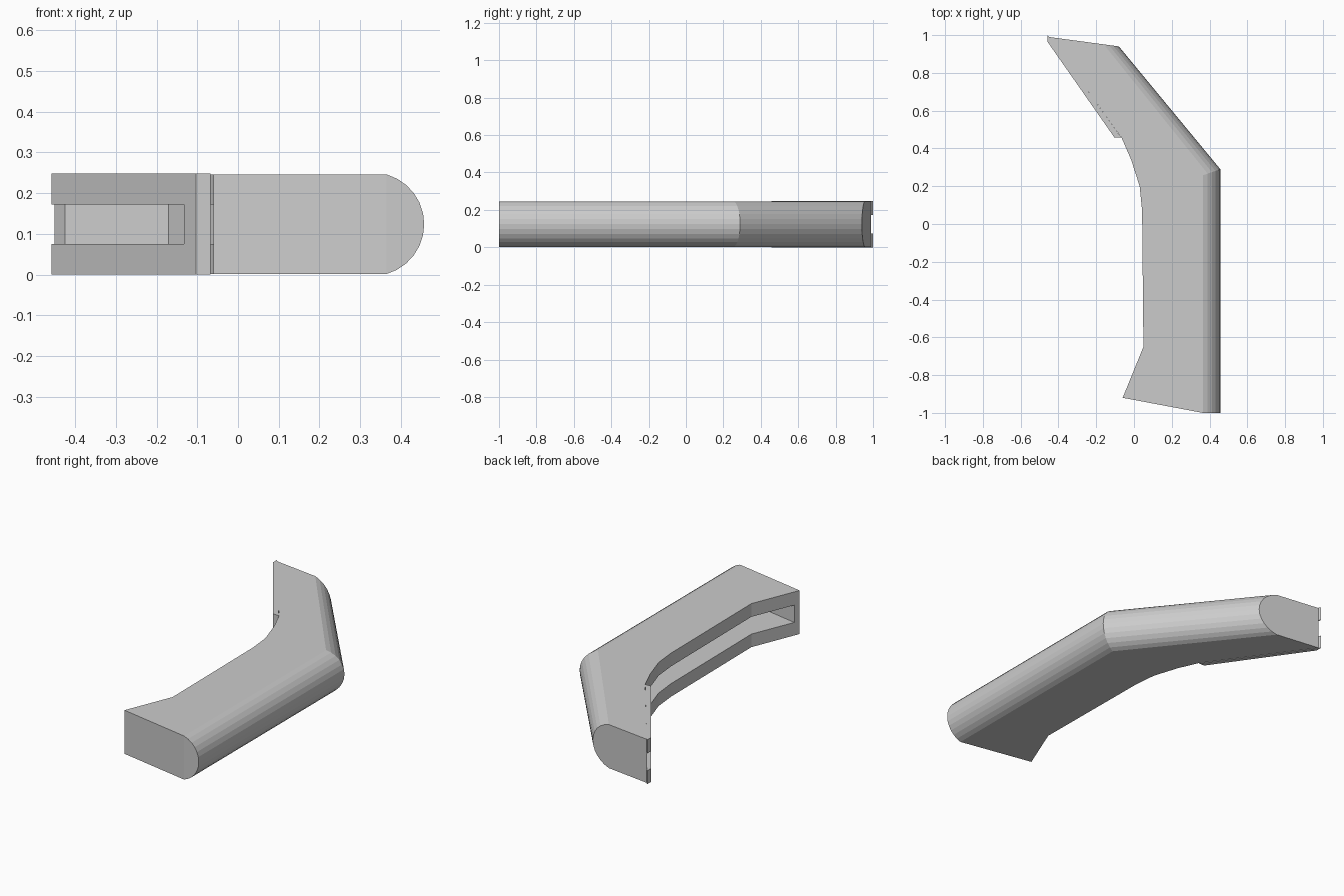
import bpy, bmesh, math

if "Cube" in bpy.data.objects:
    bpy.data.objects.remove(bpy.data.objects["Cube"])

Z0, Z1 = 0.002, 0.246          # body bottom and top


def finish(bm, name):
    bmesh.ops.recalc_face_normals(bm, faces=bm.faces)
    me = bpy.data.meshes.new(name)
    bm.to_mesh(me)
    bm.free()
    ob = bpy.data.objects.new(name, me)
    bpy.context.collection.objects.link(ob)
    return ob


def prism(name, pts, z0, z1):
    bm = bmesh.new()
    lo = [bm.verts.new((x, y, z0)) for x, y in pts]
    hi = [bm.verts.new((x, y, z1)) for x, y in pts]
    bm.faces.new(lo)
    bm.faces.new(hi)
    n = len(pts)
    for i in range(n):
        j = (i + 1) % n
        bm.faces.new((lo[i], lo[j], hi[j], hi[i]))
    return finish(bm, name)


def cut(ob, cutter):
    cutter.hide_render = True
    cutter.hide_set(True)
    cutter.display_type = 'WIRE'
    m = ob.modifiers.new("cut", 'BOOLEAN')
    m.operation = 'DIFFERENCE'
    m.solver = 'EXACT'
    m.object = cutter


# Plan outlines: inner edge, start of the rounding, outermost edge
inner = [(-0.06, -0.92), (0.05, -0.65), (0.043, 0.07), (0.03, 0.20),
         (-0.015, 0.34), (-0.065, 0.455), (-0.45, 0.99)]
shoulder = [(0.365, -1.0), (0.365, 0.258), (-0.19, 0.955)]
outer = [(0.457, -1.0), (0.457, 0.29), (-0.08, 0.94)]

# Curved bar body with an arc cross-section on the outside
bm = bmesh.new()
half, sag, SEG = (Z1 - Z0) / 2, 0.092, 12
R = (half ** 2 + sag ** 2) / (2 * sag)
A = math.asin(half / R)
in_lo = [bm.verts.new((x, y, Z0)) for x, y in inner]
in_hi = [bm.verts.new((x, y, Z1)) for x, y in inner]
arcs = []
for (sx, sy), (ox, oy) in zip(shoulder, outer):
    ring = []
    for k in range(SEG + 1):
        a = -A + 2 * A * k / SEG
        f = R * (math.cos(a) - math.cos(A)) / sag
        ring.append(bm.verts.new((sx + (ox - sx) * f, sy + (oy - sy) * f,
                                  (Z0 + Z1) / 2 + R * math.sin(a))))
    arcs.append(ring)
for i in range(len(inner) - 1):                      # inner side
    bm.faces.new((in_lo[i], in_lo[i + 1], in_hi[i + 1], in_hi[i]))
for a, b in zip(arcs, arcs[1:]):                     # rounded side
    for k in range(SEG):
        bm.faces.new((a[k], a[k + 1], b[k + 1], b[k]))
bm.faces.new(in_lo + [r[0] for r in reversed(arcs)])   # bottom
bm.faces.new(in_hi + [r[-1] for r in reversed(arcs)])  # top
for e, ring in ((0, arcs[0]), (-1, arcs[-1])):         # end caps
    bm.faces.new((in_lo[e], ring[0], ring[-1], in_hi[e]))
    bm.faces.new(ring)
body = finish(bm, "bar_body")

# Hollow channel open along the inner side
cavity = prism("cavity_cutter",
               [(-0.2, -0.861), (0.37, -0.97), (0.37, 0.26),
                (-0.17, 0.922), (-0.6, 0.978)], 0.075, 0.172)
cut(body, cavity)

# Thin slotted lip along the slanted end
lip = prism("slotted_lip",
            [(-0.067, 0.457), (-0.103, 0.457), (-0.458, 0.965),
             (-0.458, 1.0), (-0.448, 0.988)], 0.0, 0.248)
slot = prism("slot_cutter",
             [(0.02, 0.50), (-0.2, 0.50), (-0.6, 1.1), (-0.3, 1.1)],
             0.075, 0.172)
cut(lip, slot)
